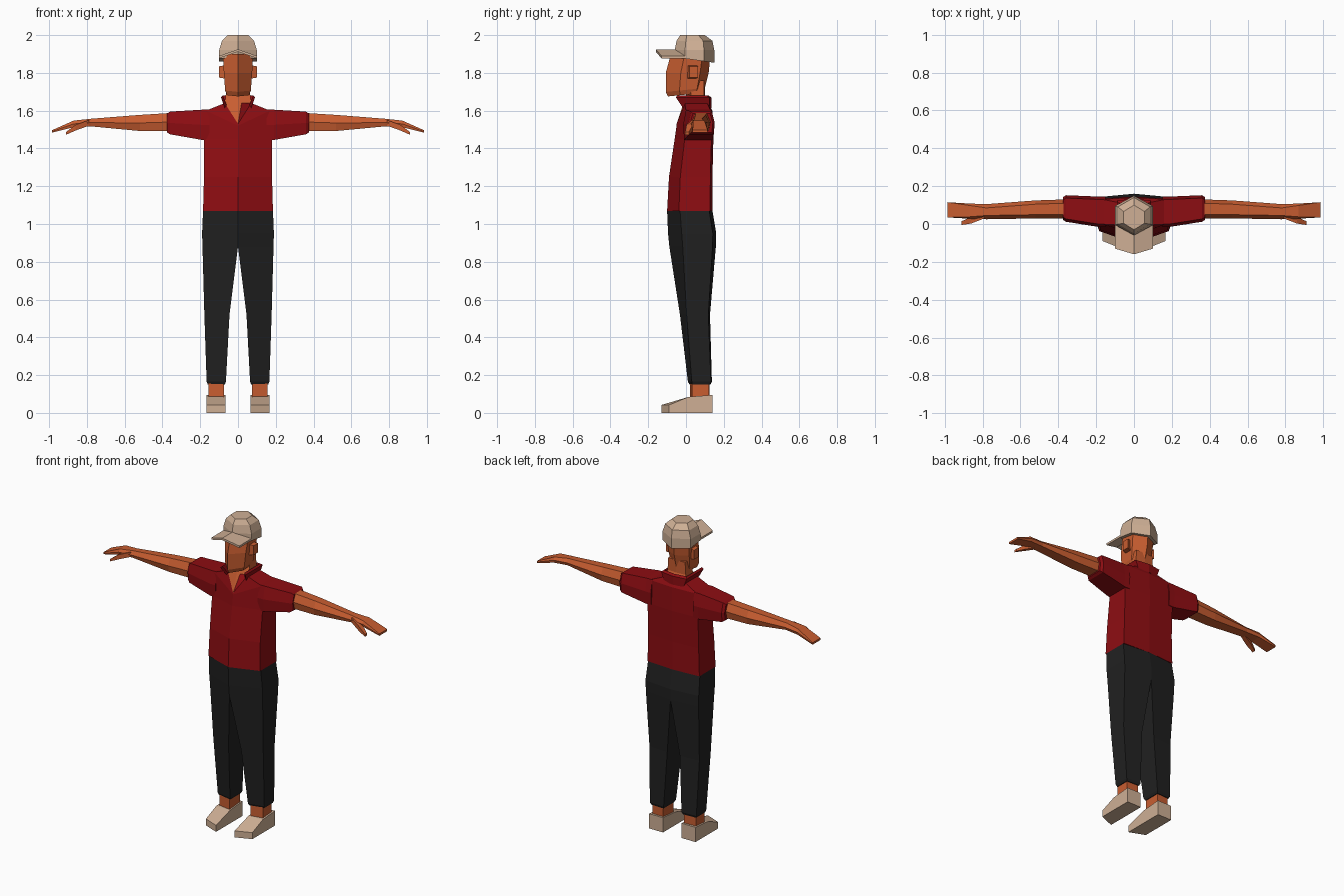
import bpy, bmesh

cube = bpy.data.objects.get("Cube")
if cube:
    bpy.data.objects.remove(cube, do_unlink=True)


def material(name, red, green, blue):
    colour = (red, green, blue, 1)
    mat = bpy.data.materials.new(name)
    mat.use_nodes = True
    mat.diffuse_color = colour
    mat.node_tree.nodes["Principled BSDF"].inputs["Base Color"].default_value = colour
    return mat


skin = material("warm skin", red=.58, green=.11, blue=.03)
red_cloth = material("deep red cloth", red=.27, green=.004, blue=.006)
dark_cloth = material("charcoal cloth", red=.015, green=.015, blue=.015)
canvas = material("beige canvas", red=.62, green=.43, blue=.3)


def loft(name, rings, mat, both_sides=False):
    """Skin closed rings into a capped solid, optionally mirrored in x."""
    bm = bmesh.new()
    loops = [[bm.verts.new(point) for point in ring] for ring in rings]
    for lower, upper in zip(loops, loops[1:]):
        for i in range(len(lower)):
            bm.faces.new((lower[i - 1], lower[i], upper[i], upper[i - 1]))
    bm.faces.new(loops[0])
    bm.faces.new(loops[-1])
    bmesh.ops.recalc_face_normals(bm, faces=bm.faces)
    mesh = bpy.data.meshes.new(name)
    bm.to_mesh(mesh)
    bm.free()
    mesh.materials.append(mat)
    part = bpy.data.objects.new(name, mesh)
    bpy.context.collection.objects.link(part)
    if both_sides:
        mirror = part.modifiers.new("Mirror", "MIRROR")
        mirror.use_mirror_merge = False


def whole(half):
    """Complete a half ring that runs from front centre to back centre."""
    return half + [(-x, y, z) for x, y, z in reversed(half) if x > 0]


def section(z, width, front, back, flare=.26, rear=.05, dip=0, tilt=0):
    """Six-sided level section; flare and rear place the side corners."""
    depth = back - front
    half = [(0, front, z - dip), (width, front + flare * depth, z),
            (width, back - rear * depth, z), (0, back, z)]
    return whole([(x, y, height + tilt * y) for x, y, height in half])


def limb(x, y, z, depth, height, ridge=.5, lean=0):
    """Section across an outstretched limb, with ridges at front and back."""
    top = depth / 2 - lean
    half = [(depth / 2, -height / 2), (depth / 2 + ridge * lean, 0), (top, height / 2)]
    outline = half + [(-u, v) for u, v in reversed(half)]
    return [(x, y + u, z + v) for u, v in outline]


def leg(z, inner, outer, front, back):
    """Four-sided leg section whose front slants back towards the outside."""
    slant = 2 * (outer - inner) ** 2
    return [(inner, front, z), (outer, front + slant, z),
            (outer, back - slant / 4, z), (inner, back, z)]


# Shirt body, ending in a V-shaped neckline
neckline = section(z=1.64, width=.07, front=-.05, back=.12, dip=.11)
loft("shirt_body", [
    section(z=1.07, width=.185, front=-.1, back=.14),
    section(z=1.25, width=.18, front=-.09, back=.14),
    section(z=1.45, width=.18, front=-.06, back=.145),
    section(z=1.6, width=.17, front=-.05, back=.14, dip=.08),
    neckline], red_cloth)

# Sleeves with a bevelled hem
loft("sleeves", [
    limb(x=.15, y=.065, z=1.525, depth=.15, height=.16, lean=.01),
    limb(x=.19, y=.065, z=1.525, depth=.15, height=.16, lean=.01),
    limb(x=.36, y=.082, z=1.535, depth=.13, height=.12, lean=.01),
    limb(x=.375, y=.082, z=1.535, depth=.11, height=.1, lean=.01)], red_cloth, True)

# Arms and hands
loft("arms", [
    limb(x=.36, y=.08, z=1.54, depth=.08, height=.095, ridge=1, lean=.01),
    limb(x=.52, y=.077, z=1.535, depth=.075, height=.085, ridge=1, lean=.01),
    limb(x=.78, y=.065, z=1.537, depth=.06, height=.04, ridge=1, lean=.01),
    limb(x=.87, y=.068, z=1.53, depth=.07, height=.035, ridge=1, lean=.005),
    limb(x=.985, y=.075, z=1.49, depth=.08, height=.013)], skin, True)
loft("thumbs", [
    limb(x=.79, y=.045, z=1.535, depth=.03, height=.03),
    limb(x=.86, y=.02, z=1.51, depth=.035, height=.03),
    limb(x=.91, y=.005, z=1.48, depth=.02, height=.015)], skin, True)

# Neck, filling the shirt opening
loft("neck", [
    neckline,
    section(z=1.68, width=.065, front=0, back=.1),
    section(z=1.76, width=.06, front=0, back=.1)], skin)

# Collar: a flared band, left open at the front
collar_edges = [
    section(z=1.615, width=.07, front=-.07, back=.135),
    section(z=1.67, width=.09, front=-.1, back=.135, flare=.2),
    section(z=1.68, width=.08, front=-.09, back=.12, flare=.2),
    section(z=1.63, width=.06, front=-.06, back=.11)]
loft("collar", list(zip(*(edge[1:] for edge in collar_edges))), red_cloth)

# Head, with the jaw drawn in
skull = dict(flare=.35, rear=.2)
loft("head", [
    section(z=1.685, width=.058, front=-.095, back=.09, tilt=.1, **skull),
    section(z=1.71, width=.068, front=-.107, back=.1, tilt=.1, **skull),
    section(z=1.8, width=.075, front=-.107, back=.12, **skull),
    section(z=1.9, width=.08, front=-.08, back=.13, **skull)], skin)

# Ears
loft("ears", [
    limb(x=.07, y=.03, z=1.805, depth=.045, height=.07),
    limb(x=.1, y=.04, z=1.805, depth=.045, height=.06)], skin, True)

# Cap crown
hexagon = dict(flare=.26, rear=.26)
loft("cap_crown", [
    section(z=1.875, width=.1, front=-.06, back=.15, tilt=-.14, **hexagon),
    section(z=1.92, width=.1, front=-.06, back=.15, **hexagon),
    section(z=1.97, width=.085, front=-.05, back=.14, **hexagon),
    section(z=2, width=.055, front=-.03, back=.1, **hexagon)], canvas)


# Cap brim, folded along the middle
def brim(y, top=1.925, side=.1, drop=.035, thickness=.013):
    edge = y + .03
    return whole([(0, y, top), (side, edge, top - drop),
                  (side, edge, top - drop - thickness), (0, y, top - thickness)])


loft("cap_brim", [brim(y=-.16), brim(y=-.03)], canvas)

# Trousers: each leg runs from the waist to a bevelled cuff
loft("trouser_legs", [
    leg(z=1.07, inner=0, outer=.185, front=-.1, back=.14),
    leg(z=.95, inner=0, outer=.19, front=-.095, back=.16),
    leg(z=.88, inner=0, outer=.188, front=-.088, back=.158),
    leg(z=.52, inner=.045, outer=.178, front=-.032, back=.127),
    leg(z=.165, inner=.064, outer=.166, front=.01, back=.137),
    leg(z=.15, inner=.07, outer=.16, front=.02, back=.13)], dark_cloth, True)

# Ankles
loft("ankles", [leg(z, inner=.075, outer=.155, front=.02, back=.125)
                for z in (.07, .16)], skin, True)


# Shoes: sections from heel to slanted toe
def shoe(y, height, skew=0, inner=.066, outer=.166):
    return [(inner, y, 0), (outer, y + skew, 0),
            (outer, y + skew, height), (inner, y, height)]


loft("shoes", [shoe(y=.14, height=.095), shoe(y=.015, height=.085),
               shoe(y=-.13, height=.042, skew=.04)], canvas, True)
